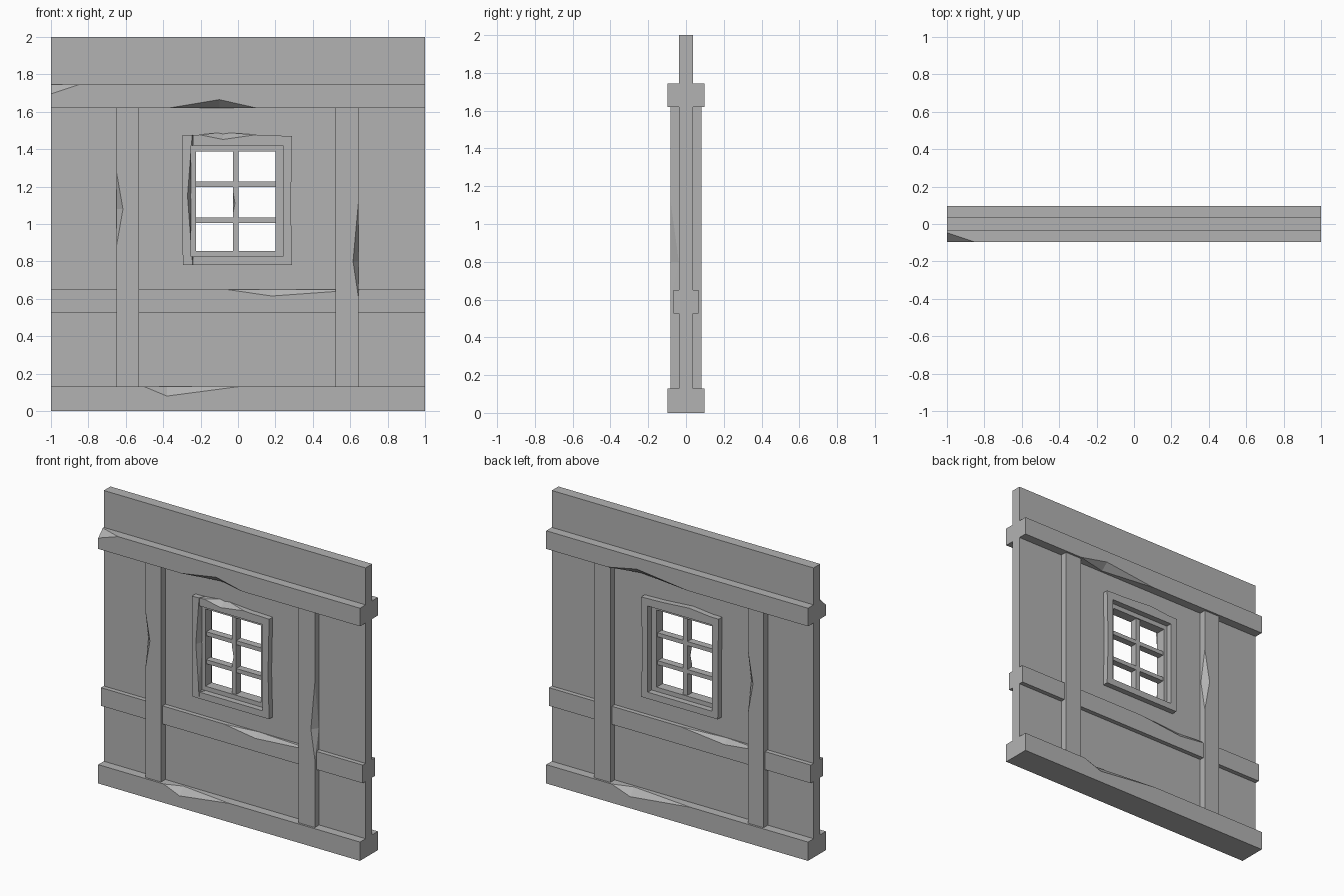
import bpy
import bmesh
from mathutils import Vector

cube = bpy.data.objects.get("Cube")
if cube:
    bpy.data.objects.remove(cube, do_unlink=True)

grey = bpy.data.materials.new("plain grey")
grey.use_nodes = True
grey.diffuse_color = (0.45, 0.45, 0.45, 1)
grey.node_tree.nodes["Principled BSDF"].inputs["Base Color"].default_value = (0.45, 0.45, 0.45, 1)


def prism(name, outline, direction):
    """Solid made by sweeping a planar outline along a direction."""
    bm = bmesh.new()
    face = bm.faces.new([bm.verts.new(p) for p in outline])
    swept = bmesh.ops.extrude_face_region(bm, geom=[face])["geom"]
    bmesh.ops.translate(bm, vec=direction, verts=[v for v in swept if isinstance(v, bmesh.types.BMVert)])
    bmesh.ops.recalc_face_normals(bm, faces=bm.faces)
    mesh = bpy.data.meshes.new(name)
    bm.to_mesh(mesh)
    bm.free()
    mesh.materials.append(grey)
    obj = bpy.data.objects.new(name, mesh)
    bpy.context.collection.objects.link(obj)
    return obj


def panel(name, outline, depth):
    """Upright slab with an (x, z) outline, centred on y = 0."""
    return prism(name, [Vector((x, -depth, z)) for x, z in outline], Vector((0, 2 * depth, 0)))


def block(name, x0, x1, z0, z1, depth):
    return panel(name, [(x0, z0), (x1, z0), (x1, z1), (x0, z1)], depth)


def carve(obj, cutter):
    mod = obj.modifiers.new("carve", "BOOLEAN")
    mod.operation = "DIFFERENCE"
    mod.solver = "EXACT"
    mod.object = cutter
    bpy.context.view_layer.objects.active = obj
    bpy.ops.object.modifier_apply(modifier=mod.name)
    bpy.data.objects.remove(cutter, do_unlink=True)


def nick(obj, axis, corner, span, inset):
    """Two-facet chip on the edge through corner: span = start, peak, end along axis."""
    start, peak, end = (Vector(corner) for _ in range(3))
    for point, value in zip((start, peak, end), span):
        point[axis] = value
    u, v = [i for i in range(3) if i != axis]
    p, q = peak.copy(), peak.copy()
    p[u] += inset[0]
    q[v] += inset[1]
    mid, sweep = (p + q) / 2, (p - q) * 1.5
    tri = [mid, mid + (start - mid) * 1.5, mid + (end - mid) * 1.5]
    carve(obj, prism("chip_cutter", [t - sweep for t in tri], sweep * 2))


X, Z = 0, 2

# Wall with its window opening
wall = block("wall_panel", -1, 1, 0.01, 2, 0.036)
carve(wall, block("opening_cutter", -0.26, 0.25, 0.81, 1.43, 0.2))

# Horizontal beams, chipped on both sides
bottom = block("bottom_beam", -1, 1, 0, 0.13, 0.097)
nick(bottom, X, (0, -0.097, 0.13), (-0.5, -0.38, 0), (0.045, -0.05))
nick(bottom, X, (0, 0.097, 0.13), (0.5, 0.36, -0.1), (-0.045, -0.05))

rail = block("middle_rail", -1, 1, 0.525, 0.65, 0.067)
nick(rail, X, (0, -0.067, 0.65), (-0.06, 0.18, 0.67), (0.03, -0.035))
nick(rail, X, (0, 0.067, 0.65), (0.0, -0.34, -0.65), (-0.03, -0.035))

top = block("top_beam", -1, 1, 1.62, 1.745, 0.097)
nick(top, X, (0, -0.097, 1.62), (-0.37, -0.1, 0.1), (0.05, 0.045))
nick(top, X, (0, 0.097, 1.62), (0.53, 0.31, -0.08), (-0.05, 0.045))
nick(top, X, (0, -0.097, 1.745), (-1.15, -1, -0.85), (0.05, -0.05))

# Posts
right_post = block("right_post", -0.65, -0.53, 0.13, 1.62, 0.083)
nick(right_post, Z, (-0.65, -0.083, 0), (0.88, 1.08, 1.28), (0.035, 0.035))
nick(right_post, Z, (-0.53, 0.083, 0), (0.88, 1.1, 1.33), (-0.04, -0.04))
left_post = block("left_post", 0.52, 0.645, 0.13, 1.62, 0.083)
nick(left_post, Z, (0.645, -0.083, 0), (0.6, 0.8, 1.13), (-0.03, 0.045))

# Window surround with a slightly uneven outline
frame = panel("window_frame", [(-0.295, 0.78), (0.29, 0.78), (0.282, 1.1), (0.29, 1.47), (0.13, 1.475),
                               (-0.08, 1.49), (-0.23, 1.475), (-0.3, 1.473)], 0.075)
carve(frame, block("frame_cutter", -0.25, 0.24, 0.825, 1.42, 0.2))
nick(frame, X, (0, -0.075, 1.482), (-0.23, -0.08, 0.13), (0.04, -0.03))
nick(frame, Z, (-0.25, -0.075, 0), (0.88, 1.15, 1.41), (-0.02, 0.05))

# Sash and glazing bars
sash = block("window_sash", -0.255, 0.245, 0.815, 1.425, 0.034)
carve(sash, block("sash_cutter", -0.225, 0.2, 0.855, 1.388, 0.2))
mullion = block("upright_bar", -0.028, 0.004, 0.84, 1.4, 0.026)
nick(mullion, Z, (-0.028, -0.026, 0), (1.05, 1.11, 1.18), (0.012, 0.03))
for name, z in (("lower_bar", 1.02), ("upper_bar", 1.213)):
    block(name, -0.235, 0.21, z - 0.014, z + 0.014, 0.024)
